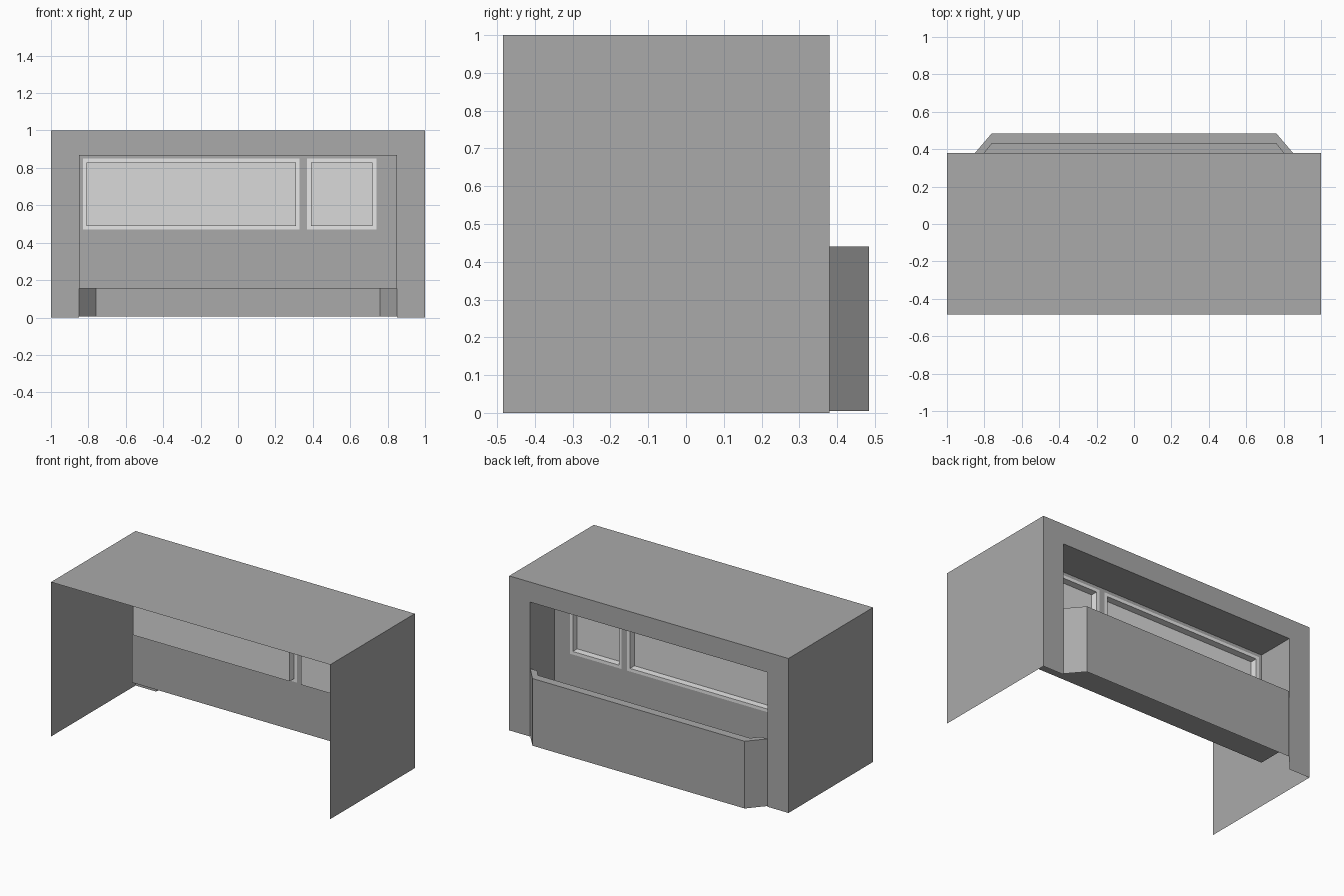
import bpy, bmesh

cube = bpy.data.objects.get("Cube")
if cube:
    bpy.data.objects.remove(cube)


def material(name, grey):
    m = bpy.data.materials.new(name)
    m.use_nodes = True
    col = (grey, grey, grey, 1)
    m.diffuse_color = col
    m.node_tree.nodes["Principled BSDF"].inputs["Base Color"].default_value = col
    return m


plaster = material("grey plaster", 0.4)
frame_white = material("frame white", 0.8)
pane_grey = material("pale pane", 0.7)


def sheet(name, faces, mat):
    """Thin surface made from a list of polygons."""
    bm = bmesh.new()
    for pts in faces:
        bm.faces.new([bm.verts.new(p) for p in pts])
    bmesh.ops.remove_doubles(bm, verts=bm.verts, dist=1e-4)
    me = bpy.data.meshes.new(name)
    bm.to_mesh(me)
    bm.free()
    me.materials.append(mat)
    ob = bpy.data.objects.new(name, me)
    bpy.context.collection.objects.link(ob)
    return ob


def strip(path, z0, z1):
    """Vertical faces along a plan path, facing the path's right."""
    return [[(*a, z0), (*b, z0), (*b, z1), (*a, z1)] for a, b in zip(path, path[1:])]


def flat(path, z):
    return [(x, y, z) for x, y in path]


def panel(rect, holes, y):
    """Upright panel facing the back, with rectangular holes left open."""
    rects = [rect] + holes
    xs = sorted({r[i] for r in rects for i in (0, 1)})
    zs = sorted({r[i] for r in rects for i in (2, 3)})
    faces = []
    for a, b in zip(xs, xs[1:]):
        for c, d in zip(zs, zs[1:]):
            if not any(h[0] <= a and b <= h[1] and h[2] <= c and d <= h[3] for h in holes):
                faces.append([(b, y, c), (a, y, c), (a, y, d), (b, y, d)])
    return faces


def mirrored(half):
    return half + [(-x, y) for x, y in reversed(half)]


FRONT, BACK, INNER = -0.485, 0.38, 0.13   # depth planes
OPEN_X, FLOOR, CEIL = 0.85, 0.155, 0.87   # balcony recess
RAIL = 0.44

# Outer shell: roof and side walls
corners = mirrored([(1, FRONT), (1, BACK)])
sheet("roof", [flat(corners, 1)], plaster)
sheet("side_walls", strip(corners[:2], 0, 1) + strip(corners[2:], 0, 1), plaster)
sheet("back_wall", panel((-1, 1, 0, 1), [(-OPEN_X, OPEN_X, 0, CEIL)], BACK), plaster)

# Balcony recess: ceiling, side walls and floor reaching the parapet
outer = mirrored([(OPEN_X, BACK), (0.76, 0.485)])
inner = mirrored([(0.8, BACK), (0.76, 0.43)])
recess = mirrored([(OPEN_X, INNER), (OPEN_X, BACK)])
sheet("recess_ceiling", [flat(recess[::-1], CEIL)], plaster)
sheet("recess_sides", strip(recess[1::-1], FLOOR, CEIL) + strip(recess[:1:-1], FLOOR, CEIL), plaster)
sheet("balcony_floor", [flat([(OPEN_X, INNER)] + outer + [(-OPEN_X, INNER)], FLOOR)], plaster)

# Parapet: hollow chamfered front with a flat rim
rim = [flat([outer[i], outer[i + 1], inner[i + 1], inner[i]], RAIL) for i in range(3)]
ends = strip([inner[0], outer[0]], FLOOR, RAIL) + strip([outer[-1], inner[-1]], FLOOR, RAIL)
sheet("parapet", strip(outer, 0.005, RAIL) + strip(inner[::-1], FLOOR, RAIL) + rim + ends, plaster)

# Inner wall with two recessed windows
windows = [(-0.83, 0.33, 0.47, 0.85), (0.37, 0.74, 0.47, 0.85)]
sheet("inner_wall", panel((-OPEN_X, OPEN_X, FLOOR, CEIL), windows, INNER), plaster)
for label, win in zip(("wide", "narrow"), windows):
    x0, x1, z0, z1 = [v + s * 0.02 for v, s in zip(win, (1, -1, 1, -1))]
    deep = INNER - 0.045
    ring = [(x0, z0), (x1, z0), (x1, z1), (x0, z1), (x0, z0)]
    reveal = [[(a[0], INNER, a[1]), (b[0], INNER, b[1]), (b[0], deep, b[1]), (a[0], deep, a[1])]
              for a, b in zip(ring, ring[1:])]
    sheet(label + "_window_frame", panel(win, [(x0, x1, z0, z1)], INNER) + reveal, frame_white)
    sheet(label + "_window_pane", panel((x0, x1, z0, z1), [], deep), pane_grey)
